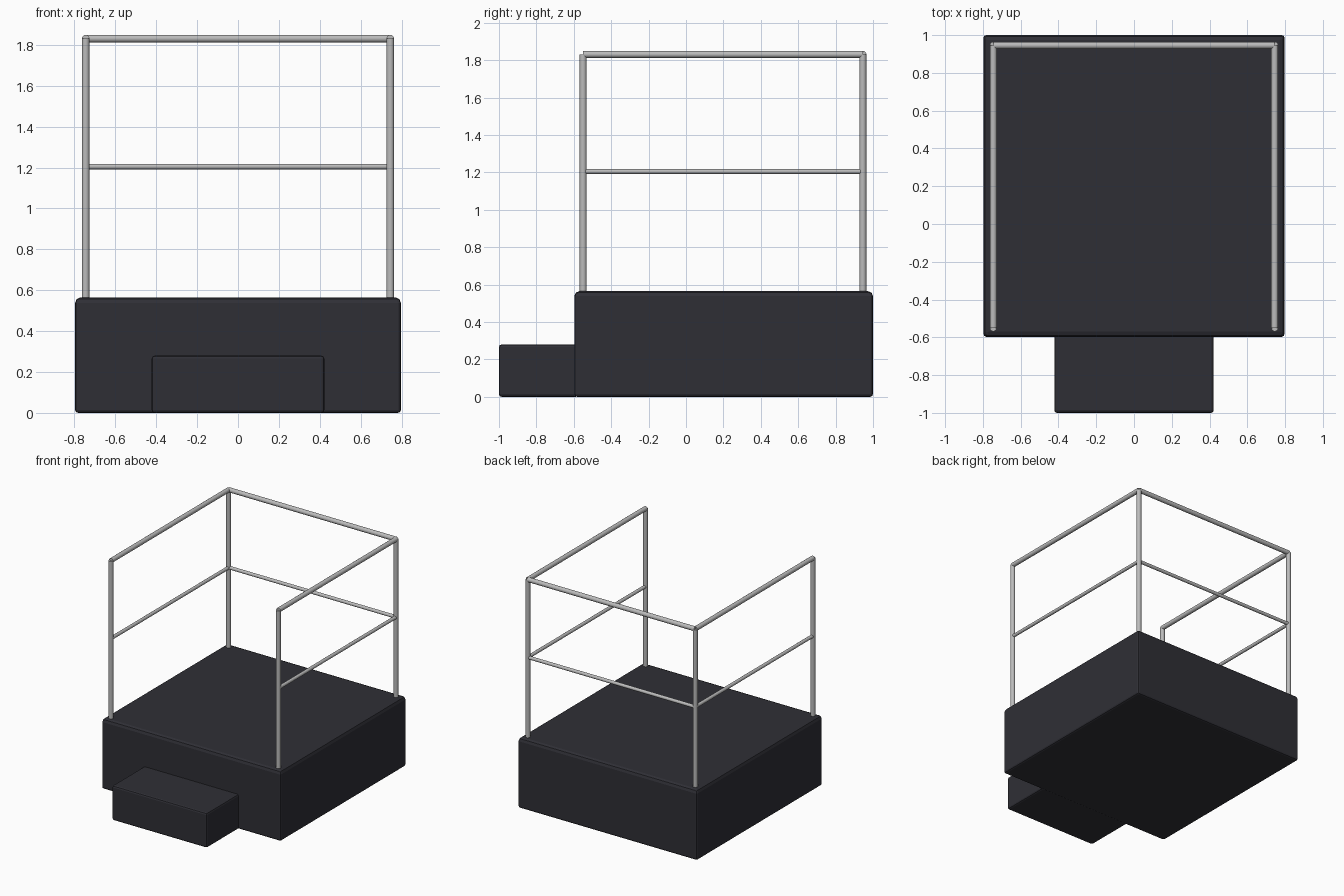
import bpy, bmesh
from mathutils import Vector

if "Cube" in bpy.data.objects:
    bpy.data.objects.remove(bpy.data.objects["Cube"])


def material(name, rgb):
    m = bpy.data.materials.new(name)
    m.diffuse_color = (*rgb, 1)
    m.use_nodes = True
    m.node_tree.nodes["Principled BSDF"].inputs["Base Color"].default_value = m.diffuse_color
    return m


DARK = material("dark charcoal", (0.028, 0.028, 0.036))
STEEL = material("brushed steel", (0.50, 0.50, 0.50))


def finish(obj, name, mat):
    obj.name = name
    obj.data.materials.append(mat)


def box(name, lo, hi, width, side_weight):
    """Bevelled block; the top edges get the full width, the rest a share of it."""
    lo, hi = Vector(lo), Vector(hi)
    bpy.ops.mesh.primitive_cube_add(size=1)
    obj = bpy.context.object
    me = obj.data
    for v in me.vertices:
        v.co = [(a + b) / 2 + c * (b - a) for a, b, c in zip(lo, hi, v.co)]
    bm = bmesh.new()
    bm.from_mesh(me)
    layer = bm.edges.layers.float.new("bevel_weight_edge")
    for e in bm.edges:
        top = all(v.co.z > hi.z - 0.001 for v in e.verts)
        e[layer] = 1.0 if top else side_weight
    bm.to_mesh(me)
    bm.free()
    mod = obj.modifiers.new("bevel", "BEVEL")
    mod.limit_method = "WEIGHT"
    mod.width = width
    mod.segments = 2
    finish(obj, name, DARK)


def tube(name, a, b, radius):
    """Round bar between two points."""
    a, b = Vector(a), Vector(b)
    bpy.ops.mesh.primitive_cylinder_add(vertices=16, radius=radius,
                                        depth=(b - a).length, location=(a + b) / 2)
    obj = bpy.context.object
    obj.rotation_euler = (b - a).to_track_quat("Z", "Y").to_euler()
    bpy.ops.object.shade_smooth_by_angle()
    finish(obj, name, STEEL)


# Platform and front step
box("platform", (-0.797, -0.597, 0), (0.797, 1.0, 0.565), 0.027, 0.55)
box("step", (-0.422, -1.0, 0), (0.422, -0.575, 0.28), 0.014, 1.0)

# Railing: four posts, with rails on the sides and the back
X, YF, YB, DECK, TOP, MID = 0.745, -0.55, 0.946, 0.55, 1.831, 1.205
for side, x in (("left", -X), ("right", X)):
    tube(side + "_front_post", (x, YF, DECK), (x, YF, TOP), 0.0185)
    tube(side + "_back_post", (x, YB, DECK), (x, YB, TOP), 0.0185)
    tube(side + "_top_rail", (x, YF, TOP), (x, YB, TOP), 0.0185)
    tube(side + "_middle_rail", (x, YF, MID), (x, YB, MID), 0.0135)
tube("back_top_rail", (-X, YB, TOP), (X, YB, TOP), 0.0185)
tube("back_middle_rail", (-X, YB, MID), (X, YB, MID), 0.0135)
